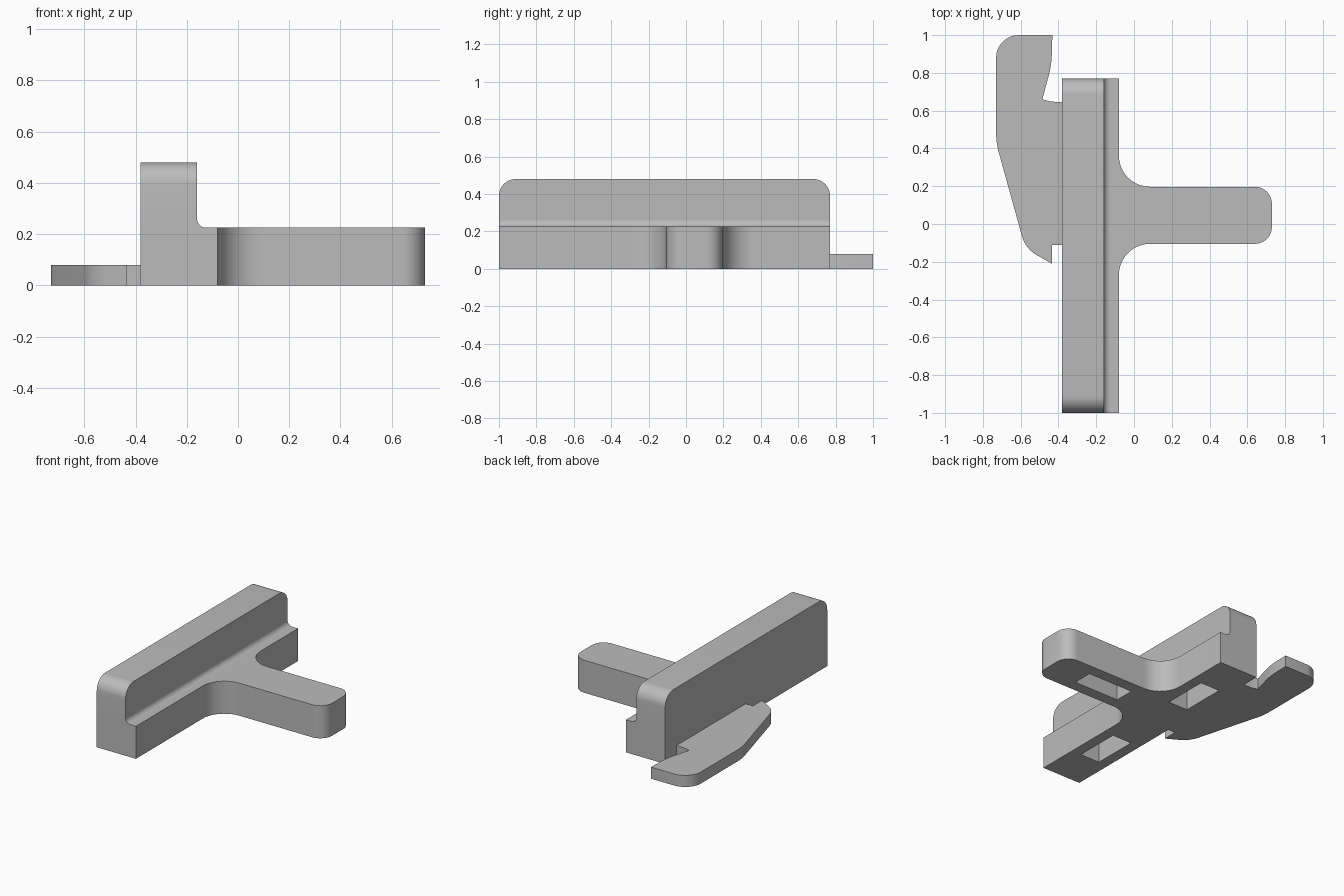
import bpy, bmesh, math
from mathutils import Vector

cube = bpy.data.objects.get("Cube")
if cube:
    bpy.data.objects.remove(cube, do_unlink=True)

grey = bpy.data.materials.new("plain_grey")
grey.use_nodes = True
grey.diffuse_color = (0.5, 0.5, 0.5, 1)
grey.node_tree.nodes["Principled BSDF"].inputs["Base Color"].default_value = (0.5, 0.5, 0.5, 1)


def rounded(points, steps=10):
    """Outline from (u, v, radius) corners, each replaced by a tangent arc."""
    out = []
    for i, (u, v, r) in enumerate(points):
        p = Vector((u, v))
        if r == 0:
            out.append(p)
            continue
        a = (Vector(points[i - 1][:2]) - p).normalized()
        b = (Vector(points[(i + 1) % len(points)][:2]) - p).normalized()
        half = a.angle(b) / 2
        centre = p + (a + b).normalized() * (r / math.sin(half))
        start = p + a * (r / math.tan(half)) - centre
        end = p + b * (r / math.tan(half)) - centre
        sweep = start.angle(end)
        for k in range(steps + 1):
            t = k / steps
            out.append(centre + (start * math.sin((1 - t) * sweep)
                                 + end * math.sin(t * sweep)) / math.sin(sweep))
    return out


def prism(name, outline, low, high, axis="z"):
    """Extrude a flat outline along the given axis."""
    place = {"x": lambda p, d: (d, p.x, p.y),
             "y": lambda p, d: (p.x, d, p.y),
             "z": lambda p, d: (p.x, p.y, d)}[axis]
    bm = bmesh.new()
    face = bm.faces.new([bm.verts.new(place(p, low)) for p in outline])
    top = bmesh.ops.extrude_face_region(bm, geom=[face])["geom"]
    shift = Vector(place(Vector((0, 0)), high - low))
    bmesh.ops.translate(bm, vec=shift, verts=[g for g in top if isinstance(g, bmesh.types.BMVert)])
    bmesh.ops.recalc_face_normals(bm, faces=bm.faces)
    mesh = bpy.data.meshes.new(name)
    bm.to_mesh(mesh)
    bm.free()
    mesh.materials.append(grey)
    obj = bpy.data.objects.new(name, mesh)
    bpy.context.collection.objects.link(obj)
    return obj


def activate(obj):
    bpy.ops.object.select_all(action="DESELECT")
    obj.select_set(True)
    bpy.context.view_layer.objects.active = obj


back, inner, edge, tip = -0.38, -0.16, -0.08, 0.73
front_end, rear_end = -1.0, 0.77
base_top, rail_top = 0.225, 0.48

# T-shaped base: long bar with a filleted stem
base = prism("base_with_stem", rounded([
    (back, front_end, 0), (edge, front_end, 0),
    (edge, -0.105, 0.165), (tip, -0.105, 0.09),
    (tip, 0.197, 0.09), (edge, 0.197, 0.165),
    (edge, rear_end, 0), (back, rear_end, 0)]), 0, base_top)

# Rectangular pockets in the underside
for x0, x1, y0, y1 in [(0.12, 0.47, -0.025, 0.115),
                       (-0.305, -0.155, 0.165, 0.485),
                       (-0.305, -0.155, -0.715, -0.395)]:
    corners = [Vector(c) for c in ((x0, y0), (x1, y0), (x1, y1), (x0, y1))]
    cutter = prism("pocket_cutter", corners, -0.1, 0.16)
    cutter.hide_render = True
    cut = base.modifiers.new("pocket", "BOOLEAN")
    cut.operation = "DIFFERENCE"
    cut.solver = "EXACT"
    cut.object = cutter
    activate(base)
    bpy.ops.object.modifier_apply(modifier=cut.name)
    bpy.data.objects.remove(cutter, do_unlink=True)

# Upright rail with rounded top ends
rail = prism("rail", rounded([
    (front_end, base_top, 0), (rear_end, base_top, 0),
    (rear_end, rail_top, 0.09), (front_end, rail_top, 0.09)]), back, inner, "x")

# Concave fillet where the rail meets the base
r = 0.035
cove_outline = [Vector((inner, base_top))]
for k in range(9):
    t = math.pi / 2 * k / 8
    cove_outline.append(Vector((inner + r - r * math.sin(t), base_top + r - r * math.cos(t))))
cove = prism("rail_fillet", cove_outline, front_end, rear_end, "y")

# Thin hooked plate beside the rail
hook = prism("hook_plate", rounded([
    (back, -0.11, 0), (back, 0.645, 0), (-0.44, 0.648, 0), (-0.485, 0.66, 0),
    (-0.437, 0.84, 0.5), (-0.432, 1.0, 0), (-0.73, 1.0, 0.12),
    (-0.73, 0.43, 0.4), (-0.575, -0.13, 0.16),
    (-0.435, -0.21, 0), (-0.435, -0.11, 0)]), 0, 0.08)

for part in (base, rail, cove, hook):
    activate(part)
    bpy.ops.object.shade_smooth_by_angle(angle=math.radians(30))
